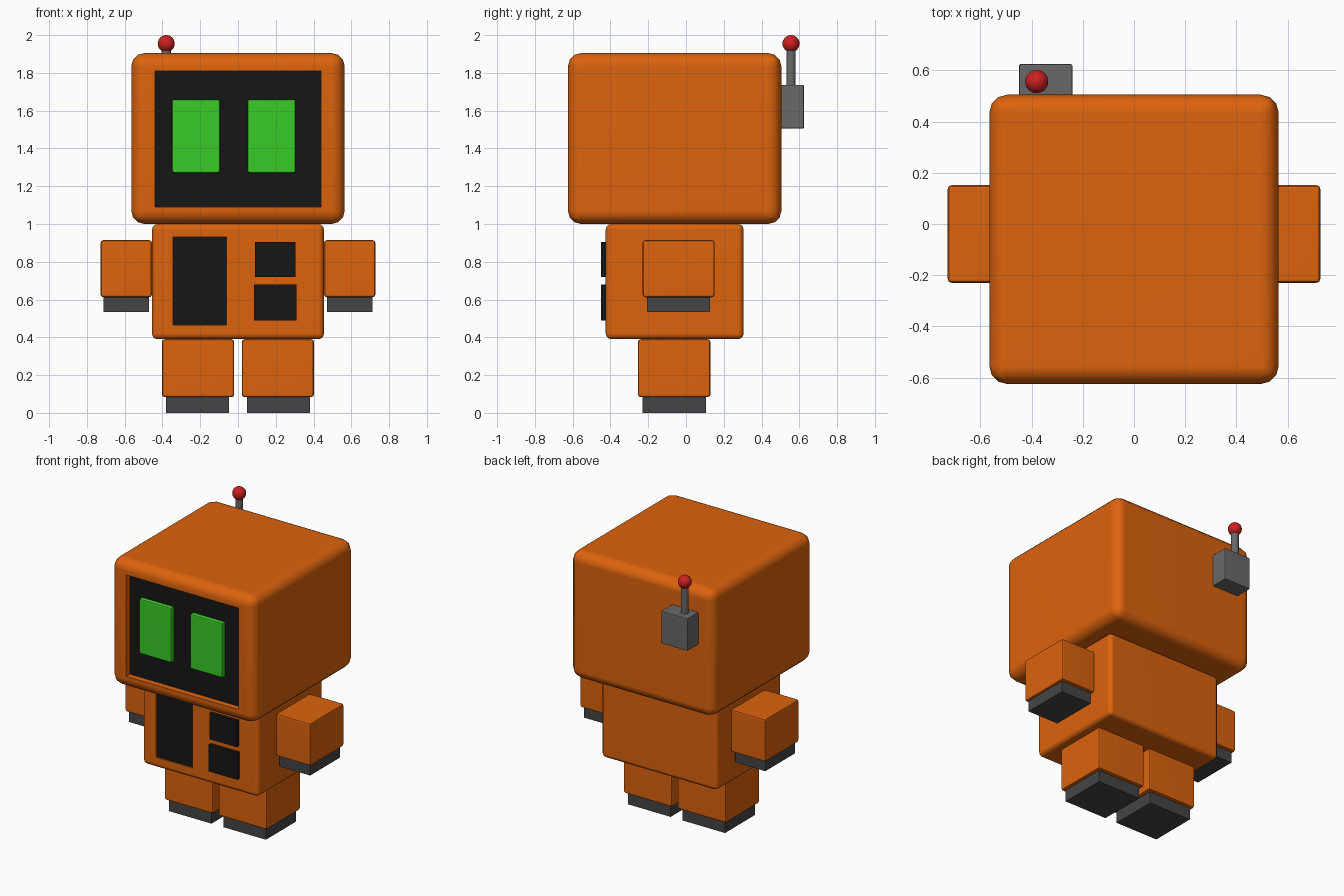
import bpy, bmesh
from mathutils import Vector

if "Cube" in bpy.data.objects:
    bpy.data.objects.remove(bpy.data.objects["Cube"])


def material(name, r, g, b):
    m = bpy.data.materials.new(name)
    m.diffuse_color = (r, g, b, 1)
    m.use_nodes = True
    m.node_tree.nodes["Principled BSDF"].inputs["Base Color"].default_value = m.diffuse_color
    return m


ORANGE = material("orange", 0.72, 0.125, 0.004)
BLACK = material("black", 0.008, 0.008, 0.008)
GREEN = material("green", 0.04, 0.6, 0.02)
DARK = material("dark_grey", 0.06, 0.06, 0.06)
GREY = material("grey", 0.14, 0.14, 0.14)
RED = material("red", 0.6, 0.015, 0.015)


def finish(bm, name, mat):
    me = bpy.data.meshes.new(name)
    bm.to_mesh(me)
    bm.free()
    ob = bpy.data.objects.new(name, me)
    bpy.context.collection.objects.link(ob)
    if mat:
        me.materials.append(mat)
    return ob


def smooth(ob):
    bpy.ops.object.select_all(action='DESELECT')
    ob.select_set(True)
    bpy.context.view_layer.objects.active = ob
    bpy.ops.object.shade_smooth_by_angle()
    ob.modifiers.new("normals", 'WEIGHTED_NORMAL').keep_sharp = True


def box(name, x, y, z, mat=None, bevel=0.0, segments=3):
    """Box spanning the given (min, max) ranges, with optional rounded edges."""
    bm = bmesh.new()
    bmesh.ops.create_cube(bm, size=1)
    lo, hi = Vector((x[0], y[0], z[0])), Vector((x[1], y[1], z[1]))
    for v in bm.verts:
        v.co = (lo + hi) / 2 + v.co * (hi - lo)
    if bevel:
        bmesh.ops.bevel(bm, geom=bm.edges[:], offset=bevel, segments=segments,
                        profile=0.5, affect='EDGES')
    ob = finish(bm, name, mat)
    if bevel:
        smooth(ob)
    return ob


def recess(ob, x, z, front, depth):
    """Cut a pocket into the front of a box and line its floor with black."""
    cutter = box(ob.name + "_cutter", x, (front - 0.1, front + depth), z)
    cutter.hide_render = True
    cutter.hide_viewport = True
    mod = ob.modifiers.new("recess", 'BOOLEAN')
    mod.operation, mod.solver, mod.object = 'DIFFERENCE', 'EXACT', cutter
    ob.modifiers.move(len(ob.modifiers) - 1, 0)
    box(ob.name + "_panel", x, (front + depth - 0.003, front + depth + 0.01), z, BLACK)


# Head with sunken screen and two eyes
head = box("head", (-0.565, 0.565), (-0.625, 0.505), (1.0, 1.905), ORANGE, 0.07)
recess(head, (-0.44, 0.44), (1.09, 1.81), -0.625, 0.045)
for side, x0 in (("left", -0.35), ("right", 0.05)):
    box(side + "_eye", (x0, x0 + 0.255), (-0.612, -0.57), (1.27, 1.66), GREEN, 0.012, 2)

# Body with sunken panel and two raised buttons
body = box("body", (-0.455, 0.455), (-0.425, 0.305), (0.39, 1.0), ORANGE, 0.03)
recess(body, (-0.345, -0.06), (0.465, 0.93), -0.425, 0.012)
box("upper_button", (0.09, 0.305), (-0.45, -0.41), (0.72, 0.905), BLACK)
box("lower_button", (0.085, 0.31), (-0.45, -0.41), (0.49, 0.68), BLACK)

# Arms, hands, legs and feet on both sides
for side, s in (("left", -1), ("right", 1)):
    def span(a, b):
        return tuple(sorted((s * a, s * b)))
    box(side + "_arm", span(0.455, 0.728), (-0.23, 0.152), (0.612, 0.915), ORANGE, 0.016, 2)
    box(side + "_hand", span(0.472, 0.711), (-0.207, 0.127), (0.535, 0.62), DARK)
    box(side + "_leg", span(0.02, 0.403), (-0.255, 0.13), (0.083, 0.39), ORANGE, 0.016, 2)
    box(side + "_foot", span(0.047, 0.38), (-0.23, 0.105), (0, 0.09), DARK)

# Antenna: box on the back of the head, rod and red ball
box("antenna_box", (-0.45, -0.24), (0.495, 0.625), (1.505, 1.737), GREY, 0.008, 2)
bm = bmesh.new()
bmesh.ops.create_cone(bm, cap_ends=True, segments=24, radius1=0.025, radius2=0.025, depth=0.23)
bmesh.ops.translate(bm, verts=bm.verts, vec=(-0.38, 0.556, 1.835))
smooth(finish(bm, "antenna_rod", GREY))
bm = bmesh.new()
bmesh.ops.create_uvsphere(bm, u_segments=24, v_segments=16, radius=0.045)
bmesh.ops.translate(bm, verts=bm.verts, vec=(-0.38, 0.556, 1.955))
smooth(finish(bm, "antenna_ball", RED))
